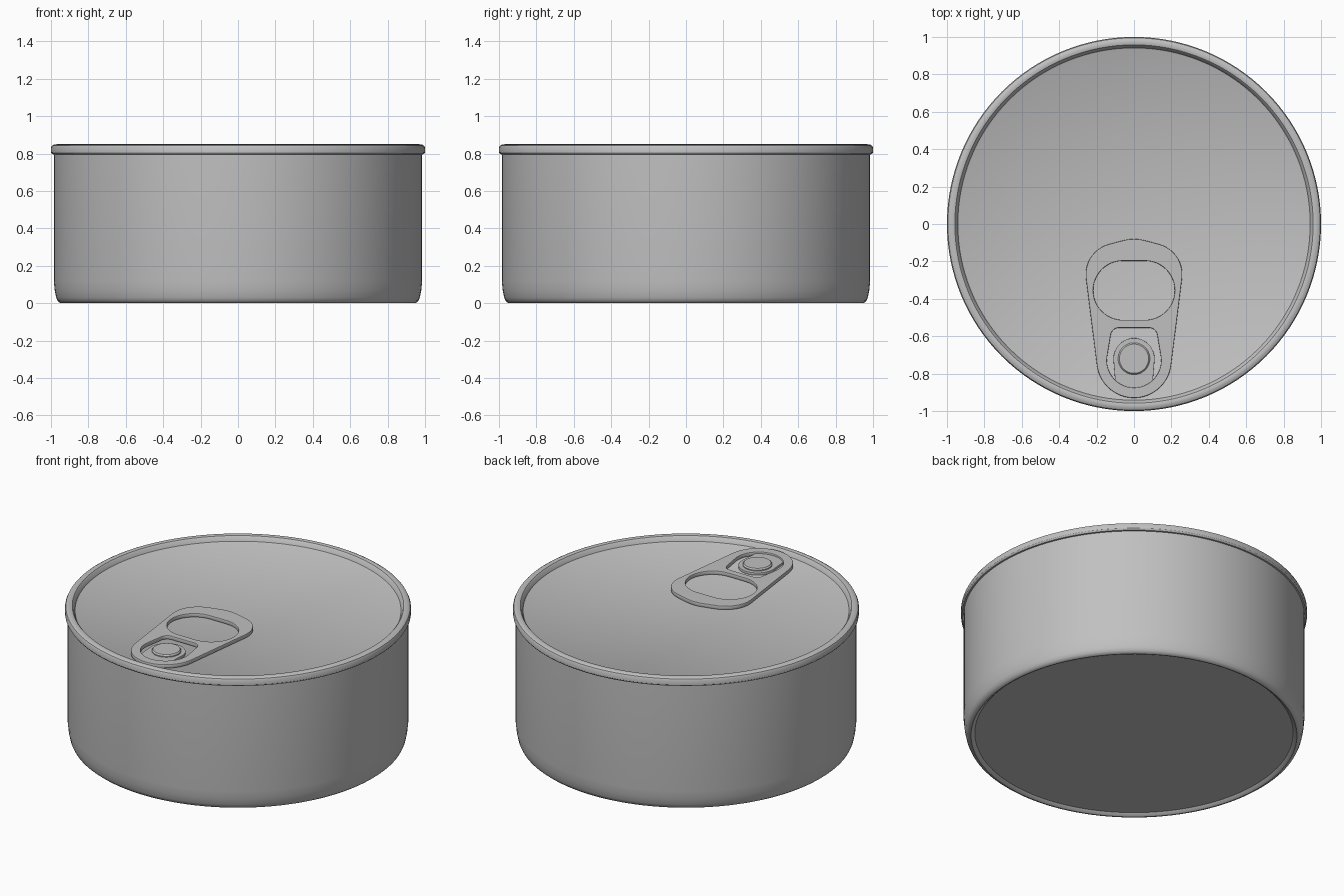
import bpy
import bmesh
import math
from mathutils import Vector
from mathutils.geometry import convex_hull_2d

if "Cube" in bpy.data.objects:
    bpy.data.objects.remove(bpy.data.objects["Cube"])

# One plain metal colour
metal = bpy.data.materials.new("grey_metal")
metal.use_nodes = True
grey = (0.53, 0.53, 0.53, 1)
metal.diffuse_color = grey
metal.node_tree.nodes["Principled BSDF"].inputs["Base Color"].default_value = grey


def smooth(obj):
    bpy.ops.object.select_all(action="DESELECT")
    obj.select_set(True)
    bpy.context.view_layer.objects.active = obj
    if obj.type == "CURVE":
        bpy.ops.object.convert(target="MESH")
    bpy.ops.object.shade_smooth_by_angle(angle=math.radians(30))


def lathe(name, profile, centre=(0, 0, 0), steps=128):
    """Spin an (radius, height) profile around the vertical axis."""
    bm = bmesh.new()
    verts = [bm.verts.new((r, 0, z)) for r, z in profile]
    edges = [bm.edges.new(pair) for pair in zip(verts, verts[1:])]
    bmesh.ops.spin(bm, geom=verts + edges, cent=(0, 0, 0), axis=(0, 0, 1),
                   angle=math.tau, steps=steps)
    bmesh.ops.remove_doubles(bm, verts=bm.verts, dist=0.0001)
    bmesh.ops.recalc_face_normals(bm, faces=bm.faces)
    mesh = bpy.data.meshes.new(name)
    bm.to_mesh(mesh)
    bm.free()
    mesh.materials.append(metal)
    obj = bpy.data.objects.new(name, mesh)
    obj.location = centre
    bpy.context.collection.objects.link(obj)
    smooth(obj)


def hull(discs, steps=48):
    """Rounded outline wrapped around (x, y, radius) discs."""
    pts = [Vector((x + r * math.cos(math.tau * i / steps),
                   y + r * math.sin(math.tau * i / steps)))
           for x, y, r in discs for i in range(steps)]
    return [pts[i] for i in convex_hull_2d(pts)]


def plate(name, outlines, low, high, bevel):
    """Flat plate; outlines after the first are holes."""
    curve = bpy.data.curves.new(name, "CURVE")
    curve.dimensions = "2D"
    curve.fill_mode = "BOTH"
    curve.extrude = (high - low) / 2 - bevel
    curve.bevel_depth = bevel
    curve.bevel_resolution = 1
    curve.offset = -bevel
    for outline in outlines:
        spline = curve.splines.new("POLY")
        spline.points.add(len(outline) - 1)
        for point, co in zip(spline.points, outline):
            point.co = (co.x, co.y, 0, 1)
        spline.use_cyclic_u = True
    curve.materials.append(metal)
    obj = bpy.data.objects.new(name, curve)
    obj.location.z = (low + high) / 2
    bpy.context.collection.objects.link(obj)
    smooth(obj)


# Can body with a rounded foot and a recessed base
lathe("can_body", [(0, 0.016), (0.92, 0.016), (0.932, 0.004), (0.942, 0),
                   (0.952, 0.002), (0.964, 0.012), (0.972, 0.03),
                   (0.98, 0.07), (0.985, 0.12), (0.985, 0.798)])

# Rolled rim and sunken lid
lathe("rim_and_lid", [(0.98, 0.795), (0.994, 0.797), (1, 0.806), (1, 0.832),
                      (0.995, 0.842), (0.984, 0.848), (0.97, 0.85),
                      (0.958, 0.847), (0.95, 0.838), (0.942, 0.818),
                      (0.935, 0.814), (0, 0.814)])

# Pull tab with a finger hole and a window around the rivet
rivet_y = -0.72
tab = hull([(-0.09, -0.27, 0.168), (0.09, -0.27, 0.168),
            (0, -0.3, 0.22), (0, -0.73, 0.2)])
finger_hole = hull([(-0.06, -0.355, 0.158), (0.06, -0.355, 0.158)])
window = hull([(-0.08, -0.6, 0.045), (0.08, -0.6, 0.045), (0, -0.73, 0.145)])
plate("pull_tab", [tab, finger_hole, window], 0.818, 0.843, 0.004)

# Tongue joining the tab to the rivet
tongue = hull([(0, rivet_y, 0.11), (-0.07, -0.85, 0.03), (0.07, -0.85, 0.03)])
plate("tab_tongue", [tongue], 0.816, 0.832, 0.002)

# Rivet
lathe("rivet", [(0, 0.814), (0.085, 0.814), (0.085, 0.838), (0.078, 0.846),
                (0, 0.846)], (0, rivet_y, 0), 48)
